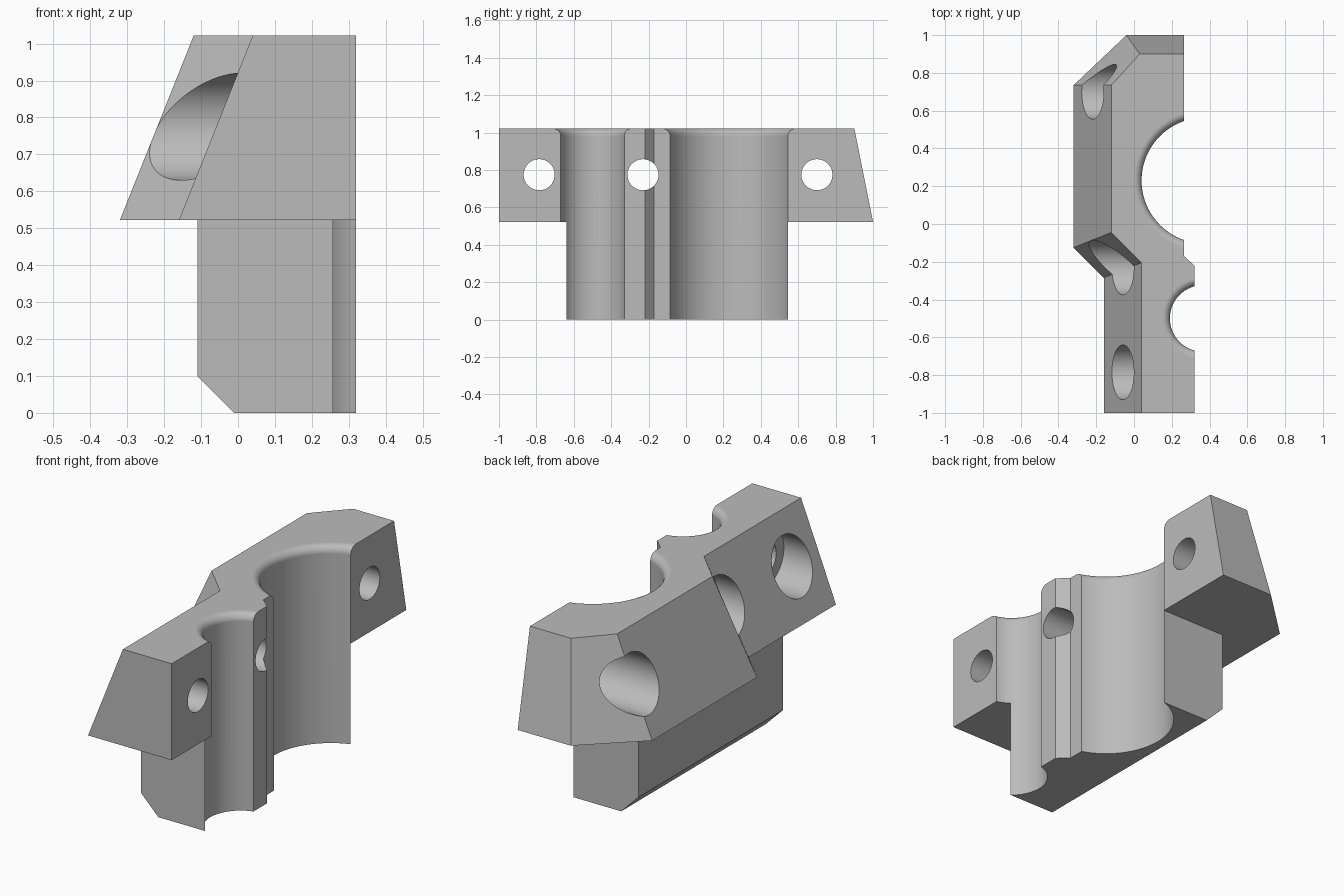
import bpy, bmesh, math
from mathutils import Matrix, Vector

cube = bpy.data.objects.get("Cube")
if cube:
    bpy.data.objects.remove(cube, do_unlink=True)

TOP, LEDGE = 1.022, 0.522
BOLT_Z = 0.775

grey = bpy.data.materials.new("plain grey")
grey.use_nodes = True
colour = (0.5, 0.5, 0.5, 1)
grey.diffuse_color = colour
grey.node_tree.nodes["Principled BSDF"].inputs["Base Color"].default_value = colour


def finish(name, bm):
    bmesh.ops.recalc_face_normals(bm, faces=bm.faces[:])
    mesh = bpy.data.meshes.new(name)
    bm.to_mesh(mesh)
    bm.free()
    mesh.materials.append(grey)
    obj = bpy.data.objects.new(name, mesh)
    bpy.context.collection.objects.link(obj)
    return obj


def loft(bm, low, high, z0, z1):
    """Solid between two outlines with matching corners."""
    a = [bm.verts.new((x, y, z0)) for x, y in low]
    b = [bm.verts.new((x, y, z1)) for x, y in high]
    bm.faces.new(a)
    bm.faces.new(b)
    for i in range(len(a)):
        j = (i + 1) % len(a)
        bm.faces.new((a[i], a[j], b[j], b[i]))


def combine(target, tool, operation):
    mod = target.modifiers.new(operation.lower(), 'BOOLEAN')
    mod.operation = operation
    mod.solver = 'EXACT'
    mod.object = tool
    bpy.context.view_layer.objects.active = target
    bpy.ops.object.modifier_apply(modifier=mod.name)
    bpy.data.objects.remove(tool, do_unlink=True)


def bore(name, x, y, radius, fillet=0.04, steps=8):
    """Upright channel cutter that flares into a rounded top rim."""
    profile = [(0, -0.1), (radius, -0.1)]
    for i in range(steps + 1):
        t = math.pi / 2 * i / steps
        profile.append((radius + fillet * (1 - math.cos(t)),
                        TOP - fillet + fillet * math.sin(t)))
    profile += [(radius + fillet, TOP + 0.1), (0, TOP + 0.1)]
    bm = bmesh.new()
    verts = [bm.verts.new((x + r, y, z)) for r, z in profile]
    edges = [bm.edges.new(pair) for pair in zip(verts, verts[1:])]
    bmesh.ops.spin(bm, geom=verts + edges, cent=(x, y, 0), axis=(0, 0, 1),
                   angle=math.tau, steps=96, use_duplicate=False)
    bmesh.ops.remove_doubles(bm, verts=bm.verts[:], dist=1e-5)
    return finish(name, bm)


def bolt_cutter(name, y, radius, x0, x1):
    bm = bmesh.new()
    matrix = Matrix.Translation(((x0 + x1) / 2, y, BOLT_Z)) @ Matrix.Rotation(math.pi / 2, 4, 'Y')
    bmesh.ops.create_cone(bm, cap_ends=True, segments=64, radius1=radius,
                          radius2=radius, depth=x1 - x0, matrix=matrix)
    return finish(name, bm)


# Upper flange: sloped outer faces, stepped in plan, with the middle rib
rib = [(0.32, -0.22), (0.265, -0.17)]
low = [(-0.16, -1), (0.32, -1)] + rib + [
    (0.265, 1), (-0.04, 1), (-0.32, 0.735), (-0.32, -0.125), (-0.16, -0.285)]
high = [(0.04, -1), (0.32, -1)] + rib + [
    (0.265, 0.9), (0.03, 0.9), (-0.12, 0.735), (-0.12, -0.045), (0.04, -0.205)]
bm = bmesh.new()
loft(bm, low, high, LEDGE, TOP)
clamp = finish("clamp_half", bm)

# Lower body with its bevelled bottom edge
plan = [(-0.11, -0.638), (0.32, -0.638)] + rib + [(0.265, 0.545), (-0.11, 0.545)]
bm = bmesh.new()
loft(bm, plan, plan, 0, LEDGE + 0.1)
cut = bmesh.ops.bisect_plane(bm, geom=bm.verts[:] + bm.edges[:] + bm.faces[:],
                             plane_co=Vector((-0.01, 0, 0)),
                             plane_no=Vector((-1, 0, -1)), clear_outer=True)
rim = [e for e in cut["geom_cut"] if isinstance(e, bmesh.types.BMEdge)]
bmesh.ops.holes_fill(bm, edges=rim)
combine(clamp, finish("lower_body", bm), 'UNION')

# Large and small half-round channels
combine(clamp, bore("large_channel", 0.373, 0.23, 0.333), 'DIFFERENCE')
combine(clamp, bore("small_channel", 0.366, -0.5, 0.176), 'DIFFERENCE')

# Bolt holes with wide recesses on the sloped side
for y in (-0.785, -0.23, 0.70):
    combine(clamp, bolt_cutter("bolt_recess", y, 0.145, -0.6, 0.09), 'DIFFERENCE')
    combine(clamp, bolt_cutter("bolt_hole", y, 0.083, -0.5, 0.6), 'DIFFERENCE')

# Smooth the round surfaces and keep the flat ones flat
bpy.ops.object.select_all(action='DESELECT')
clamp.select_set(True)
bpy.context.view_layer.objects.active = clamp
bpy.ops.object.shade_smooth_by_angle(angle=math.radians(25))
weighted = clamp.modifiers.new("flat_shading", 'WEIGHTED_NORMAL')
weighted.keep_sharp = True
